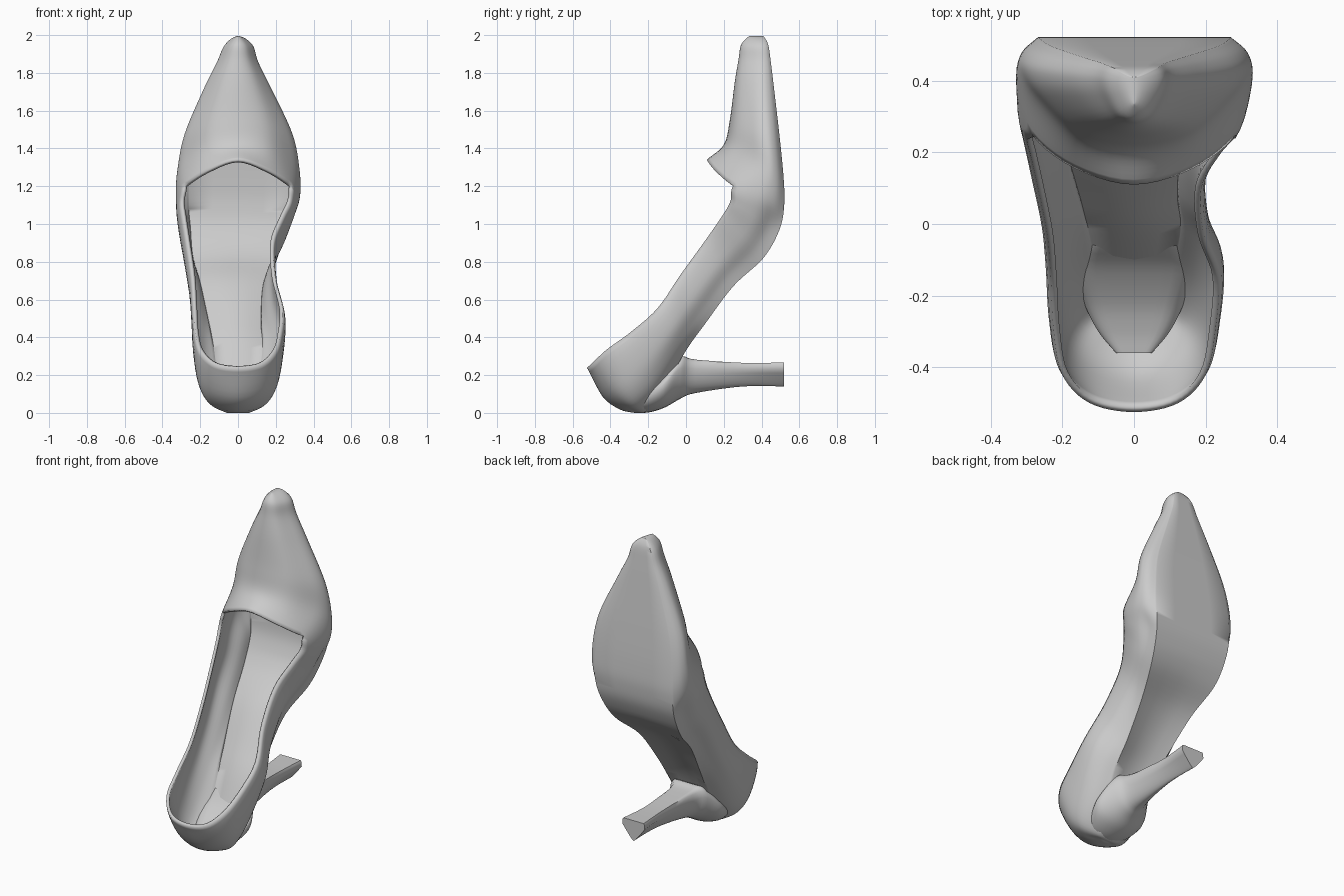
import bpy, bmesh, math
from mathutils import Vector

if "Cube" in bpy.data.objects:
    bpy.data.objects.remove(bpy.data.objects["Cube"])

# Stations heel to toe: sole y, z, upper y, z, left and right half width
# (upper = opening rim behind the lip, vamp ridge from the lip on)
OPEN = [
    (-.27, 0, -.525, .24, 0, 0),
    (-.25, 0, -.50, .26, .125, .125),
    (-.21, .01, -.42, .335, .205, .205),
    (-.12, .12, -.29, .43, .232, .235),
    (0, .33, -.15, .555, .242, .245),
    (.10, .47, -.03, .73, .255, .205),
    (.25, .67, .10, .91, .285, .20),
    (.41, .82, .19, 1.04, .31, .255),
    (.495, .97, .235, 1.12, .325, .30),
]
VAMP = [
    (.52, 1.10, .11, 1.34, .328, .327),
    (.517, 1.24, .20, 1.42, .32, .325),
    (.497, 1.45, .232, 1.55, .282, .288),
    (.468, 1.70, .258, 1.75, .182, .178),
    (.45, 1.85, .278, 1.87, .112, .108),
    (.435, 1.95, .292, 1.95, .068, .075),
    (.41, 1.995, .335, 1.995, 0, 0),
]
LIP = len(OPEN)  # station where the vamp starts
NS, NC = 6, 5    # subdivisions along and across


def catmull(p0, p1, p2, p3, t):
    return .5 * (2 * p1 + (p2 - p0) * t + (2 * p0 - 5 * p1 + 4 * p2 - p3) * t * t
                 + (3 * p1 - p0 - 3 * p2 + p3) * t ** 3)


def smooth(pts, n, first, last):
    ext = [first] + pts + [last]
    out = [catmull(*ext[i:i + 4], k / n) for i in range(len(pts) - 1) for k in range(n)]
    return out + [pts[-1]]


def section(i, st):
    """Control points of one cross-section, right sole edge over the top to left."""
    s, t = Vector(st[:2]), Vector(st[2:4])
    shoulder = .68
    if i < LIP:
        r = t
        t = r + (Vector((-.2, .14)) if i == LIP - 1 else Vector((-.04, .04)))
        rim = max(.92, 1 - .01 * i)
    else:
        r = s.lerp(t, .53 if i > LIP else .66)
        if i == LIP:
            r.y -= .055
        else:
            shoulder = .76
        rim = .87
    sole = min(.82, .14 + .1 * i)
    d = (r - s).normalized()
    out = Vector((-abs(d.y), -abs(d.x))) * max(0, .055 - .013 * i)  # heel cup bulge
    p5 = r.lerp(t, shoulder) + Vector((0, -.015 if i == LIP else 0))

    def half(w):
        rows = [(sole * w, s), ((.4 + .57 * max(sole, .7) + .09 * (i >= LIP)) * w, s.lerp(r, .2) + out * .75),
                (w, s.lerp(r, .52) + out), (rim * w, r), (.5 * w, p5)]
        return [Vector((x, p.x, p.y)) for x, p in rows]
    return half(st[5]) + [Vector((0, t.x, t.y))] + half(-st[4])[::-1]


def mirror_x(p):
    return Vector((-p.x, p.y, p.z))


def finish(name, bm, angle):
    me = bpy.data.meshes.new(name)
    bm.to_mesh(me)
    bm.free()
    ob = bpy.data.objects.new(name, me)
    bpy.context.collection.objects.link(ob)
    bpy.ops.object.select_all(action='DESELECT')
    bpy.context.view_layer.objects.active = ob
    ob.select_set(True)
    bpy.ops.object.shade_smooth_by_angle(angle=math.radians(angle))
    return ob


# Shoe shell: lofted sole, sides and vamp
ctrl = [section(i, s) for i, s in enumerate(OPEN + VAMP)]
cols = [smooth(list(c), NS, mirror_x(c[1]), mirror_x(c[-2])) for c in zip(*ctrl)]
rows = []
for i, row in enumerate(zip(*cols)):
    row = list(row)
    chain = smooth(row, NC, row[0], row[-1])
    u = min(1, max(0, (i / NS - 2.5) / 5))
    hollow = Vector((0, -.8, .6)) * .025 * math.sin(math.pi * u)   # hollowed arch
    mid = (row[0] + row[-1]) / 2
    rows.append(chain + [chain[-1].lerp(mid, .5) + hollow * .75, mid + hollow,
                         chain[0].lerp(mid, .5) + hollow * .75])
bm = bmesh.new()
grid = [[bm.verts.new(p) for p in r] for r in rows]
n = len(rows[0])
for i in range(len(rows) - 1):
    for j in range(n):
        if i < LIP * NS and 3 * NC <= j < 7 * NC:
            continue    # foot opening
        k = (j + 1) % n
        bm.faces.new((grid[i][j], grid[i][k], grid[i + 1][k], grid[i + 1][j]))
bmesh.ops.remove_doubles(bm, verts=bm.verts, dist=.0005)
bmesh.ops.delete(bm, geom=[v for v in bm.verts if not v.link_faces], context='VERTS')
bmesh.ops.recalc_face_normals(bm, faces=bm.faces)
ball = max(bm.faces, key=lambda f: f.calc_center_median().y)
if ball.normal.y < 0:
    bmesh.ops.reverse_faces(bm, faces=bm.faces)
shell = finish("shoe_shell", bm, 50)
sol = shell.modifiers.new("thickness", 'SOLIDIFY')
sol.thickness = .018
sol.offset = -1

# Heel: sections along y (y, z low, z high, half width), turning from oval to triangle
HEEL = [(-.36, .045, .07, .05), (-.30, .015, .085, .1), (-.22, 0, .12, .14),
        (-.12, .025, .195, .172), (-.03, .075, .295, .13), (.05, .105, .282, .085),
        (.3, .14, .265, .062), (.52, .14, .267, .078)]
N = 28
bm = bmesh.new()
secs = [Vector(h) for h in HEEL]
rings = []
for y, lo, hi, w in smooth(secs, 5, secs[0], secs[-1]):
    zm = lo + .72 * (hi - lo)
    q = min(.85, max(0, y * 2))
    ring = []
    for k in range(N):
        a = 2 * math.pi * k / N
        c, s = math.cos(a), math.sin(a)
        if s > 0:
            up = (hi - zm) * min(1, (1.5 + 2 * q) * s)
        else:
            up = (zm - lo) * s
            c = c * (1 - q) + math.copysign(1 + s, c) * q
        ring.append(bm.verts.new((w * c, y, zm + up)))
    rings.append(ring)
for a, b in zip(rings, rings[1:]):
    for k in range(N):
        bm.faces.new((a[k], a[(k + 1) % N], b[(k + 1) % N], b[k]))
bm.faces.new(rings[0])
bm.faces.new(rings[-1])
bmesh.ops.recalc_face_normals(bm, faces=bm.faces)
finish("heel", bm, 50)
